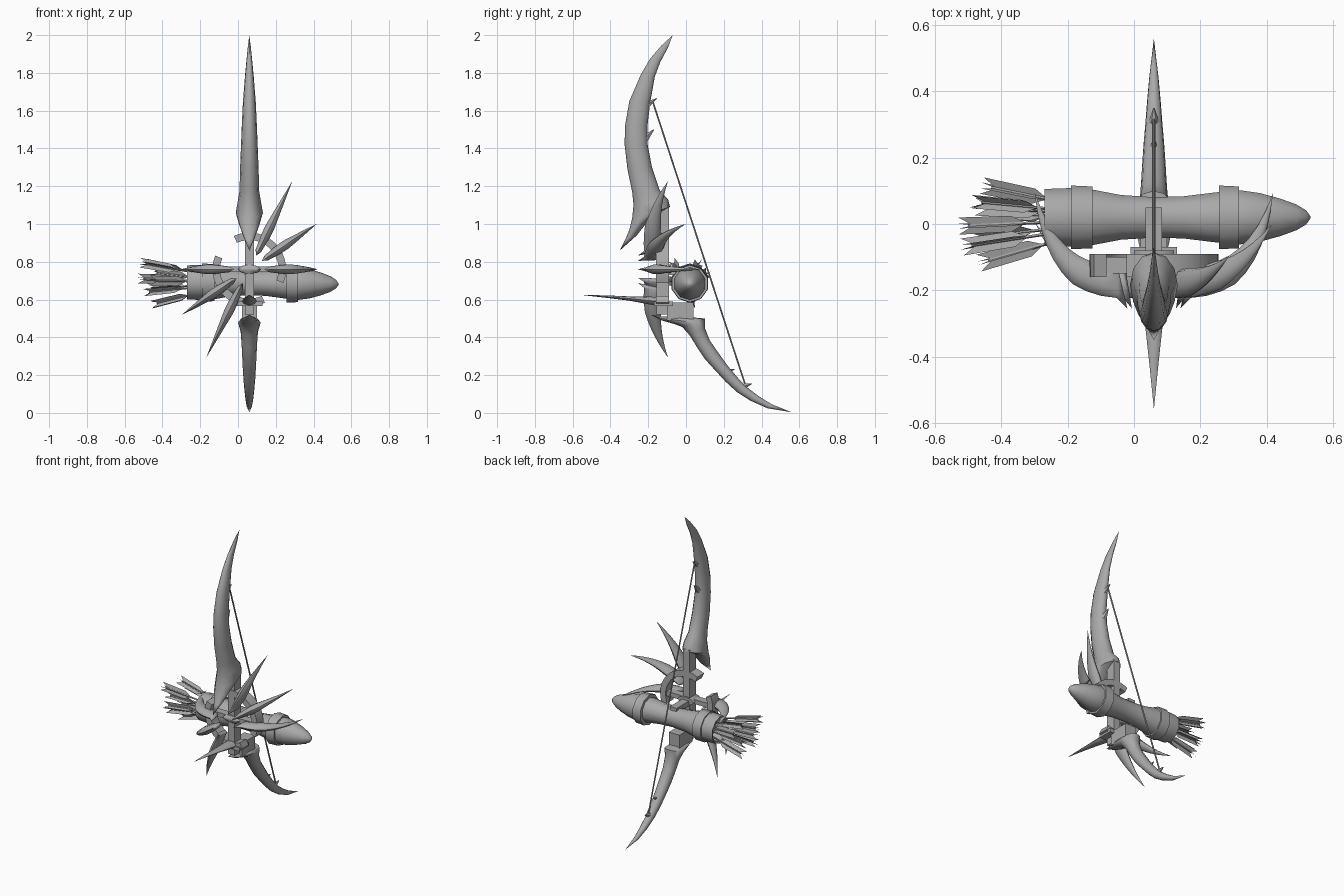
import bpy, bmesh, math
from mathutils import Vector, Matrix

if "Cube" in bpy.data.objects:
    bpy.data.objects.remove(bpy.data.objects["Cube"])

CX, CZ = 0.06, 0.76          # centre of the bow's hub
grey = bpy.data.materials.new("bone_grey")
grey.diffuse_color = (0.4, 0.4, 0.4, 1)
grey.use_nodes = True
grey.node_tree.nodes["Principled BSDF"].inputs["Base Color"].default_value = grey.diffuse_color


def finish(name, bm, angle=40):
    bmesh.ops.remove_doubles(bm, verts=bm.verts, dist=0.0005)
    bmesh.ops.recalc_face_normals(bm, faces=bm.faces)
    me = bpy.data.meshes.new(name)
    bm.to_mesh(me)
    bm.free()
    me.materials.append(grey)
    me.shade_smooth()
    me.set_sharp_from_angle(angle=math.radians(angle))
    ob = bpy.data.objects.new(name, me)
    bpy.context.collection.objects.link(ob)
    return ob


def skin(name, rings, angle=40):
    """Bridge a list of equal rings of points and cap both ends."""
    bm = bmesh.new()
    vs = [[bm.verts.new(p) for p in r] for r in rings]
    n = len(vs[0])
    for a, b in zip(vs, vs[1:]):
        for i in range(n):
            j = (i + 1) % n
            bm.faces.new((a[i], a[j], b[j], b[i]))
    bm.faces.new(vs[0])
    bm.faces.new(vs[-1])
    return finish(name, bm, angle)


def blade(name, sections, place, sides=12):
    """Horn with oval sections: front u,v, back u,v and half width."""
    rings = []
    for fu, fv, bu, bv, w in sections:
        f, b = Vector((fu, fv)), Vector((bu, bv))
        mid, half = (f + b) / 2, (f - b) / 2
        ring = []
        for i in range(sides):
            a = 2 * math.pi * i / sides
            p = mid + half * math.cos(a)
            ring.append(place(p.x, p.y, w * math.sin(a)))
        rings.append(ring)
    return skin(name, rings, 50)


def box(name, x, y, z):
    bm = bmesh.new()
    bmesh.ops.create_cube(bm, size=1)
    for v in bm.verts:
        v.co = [(r[0] + r[1]) / 2 + c * (r[1] - r[0]) for r, c in zip((x, y, z), v.co)]
    return finish(name, bm, 30)


def rod(name, p, q, r1, r2, sides=6):
    p, q = Vector(p), Vector(q)
    rot = (q - p).to_track_quat('Z', 'Y')
    rings = [[c + rot @ Vector((r * math.cos(2 * math.pi * i / sides),
                                r * math.sin(2 * math.pi * i / sides), 0))
              for i in range(sides)] for c, r in ((p, r1), (q, r2))]
    return skin(name, rings)


def side(u, v, w):
    return Vector((CX + w, u, v))


# Main bow limbs and forward spike, drawn in the side plane
blade("upper_limb", [
    (-.07, 2, -.07, 2, 0), (-.13, 1.945, -.097, 1.93, .008),
    (-.19, 1.875, -.135, 1.86, .015), (-.24, 1.79, -.165, 1.78, .023),
    (-.30, 1.65, -.19, 1.64, .034), (-.323, 1.52, -.204, 1.52, .040),
    (-.325, 1.42, -.203, 1.42, .044), (-.31, 1.29, -.18, 1.30, .049),
    (-.285, 1.17, -.14, 1.18, .052), (-.278, 1.10, -.095, 1.13, .062),
    (-.285, 1.03, -.085, 1.09, .072), (-.30, .97, -.19, 1.03, .055),
    (-.32, .92, -.26, .94, .03), (-.35, .86, -.35, .86, 0)], side)
blade("lower_limb", [
    (-.19, .52, -.19, .52, 0), (-.13, .49, -.12, .51, .03),
    (-.06, .47, -.02, .51, .05), (-.02, .455, .10, .50, .06),
    (.02, .41, .10, .45, .046), (.06, .345, .125, .385, .041),
    (.10, .285, .17, .32, .038), (.15, .23, .22, .25, .035),
    (.21, .165, .275, .185, .031), (.27, .11, .33, .13, .026),
    (.34, .065, .39, .085, .021), (.43, .025, .455, .045, .014),
    (.56, .003, .56, .003, 0)], side)
blade("forward_spike", [
    (-.09, .565, -.09, .605, .035), (-.17, .57, -.18, .615, .038),
    (-.30, .594, -.30, .617, .027), (-.42, .609, -.42, .622, .014),
    (-.56, .625, -.56, .625, 0)], side, 8)


# Curved claws radiating from the hub, each repeated half a turn round
def claw(name, degrees, ctrl, tip):
    a = math.radians(degrees)
    out, across = Vector((math.cos(a), 0, math.sin(a))), Vector((-math.sin(a), 0, math.cos(a)))
    p0, p1, p2 = Vector((.11, -.18)), Vector(ctrl), Vector(tip)
    secs = [(.08, -.255, .08, -.255, 0)]
    steps = 9
    for i in range(steps + 1):
        t = i / steps
        c = p0 * (1 - t) ** 2 + p1 * 2 * t * (1 - t) + p2 * t * t
        d = ((p1 - p0) * (1 - t) + (p2 - p1) * t).normalized()
        h = .043 * min(1, (1 - t) * 1.5)
        w = .026 * min(.65 + t * 1.5, 1, (1 - t) * 1.5)
        n = Vector((d.y, -d.x)) * h
        secs.append((*(c + n), *(c - n), w))
    blade(name, secs, lambda u, v, w: Vector((CX, v, CZ)) + out * u + across * w, 10)


for k, turn in enumerate((0, 180)):
    claw(f"flat_claw_{k}", turn, (.30, -.17), (.36, .095))
    claw(f"middle_claw_{k}", 34 + turn, (.30, -.17), (.43, 0))
    claw(f"steep_claw_{k}", 64 + turn, (.32, -.19), (.52, -.095))
    # Half of the hub ring that carries these claws
    rings = []
    for i in range(15):
        a = math.radians(-22 + turn + 137 * i / 14)
        rings.append([(CX + r * math.cos(a), y, CZ + r * math.sin(a))
                      for r, y in ((.155, -.16), (.195, -.16), (.195, -.09), (.155, -.09))])
    skin(f"hub_ring_{k}", rings, 35)

# Grip post, hub and mounts
box("grip_post", (CX - .024, CX + .024), (-.155, -.09), (.52, 1.1))
box("ring_crossbar", (CX - .17, CX + .17), (-.15, -.10), (.745, .775))
blade("hub", [(-.17, .755, -.17, .765, .05), (-.16, .735, -.16, .785, .06),
              (-.08, .735, -.08, .785, .06)], side, 8)
box("quiver_strap", (CX - .025, CX + .025), (-.10, .05), (.73, .765))
box("lower_mount", (CX - .04, CX + .04), (-.10, .04), (.49, .585))
box("mount_plate", (CX - .07, CX + .07), (-.17, -.07), (.565, .59))


# Quiver turned around the x axis, with a hollow mouth
def turned(name, profile, sides=10):
    rings = []
    for x, r in profile:
        rings.append([(x, .02 + r * math.cos(2 * math.pi * (i + .5) / sides),
                       .688 - .012 * x + r * math.sin(2 * math.pi * (i + .5) / sides))
                      for i in range(sides)])
    return skin(name, rings)


turned("quiver", [(-.18, .07), (-.265, .078), (-.27, .09), (-.19, .093), (-.125, .088),
                  (-.04, .071), (.06, .064), (.15, .067), (.26, .081), (.32, .086),
                  (.38, .077), (.44, .06), (.49, .041), (.52, .022), (.532, .004)])
for nm, a, b in (("mouth_band", -.19, -.125), ("nose_band", .257, .317)):
    turned(nm, [(a, .08), (a, .101), (b, .098), (b, .08)])

# Arrows: thin shafts with four swept feathers
for k, (x, y, z) in enumerate(((-.46, .11, .74), (-.49, .065, .79), (-.48, .05, .66),
                               (-.53, -.005, .71), (-.50, -.04, .64), (-.52, -.065, .79),
                               (-.47, -.11, .70), (-.46, .03, .58))):
    tail = Vector((x + .03, y, z))
    root = Vector((-.19, .02 + (y - .02) * .45, .69 + (z - .69) * .45))
    rod(f"arrow_shaft_{k}", root, tail, .005, .005, 5)
    d = (root - tail).normalized()
    s = d.cross(Vector((0, 0, 1))).normalized()
    bm = bmesh.new()
    for q in range(4):
        n = Matrix.Rotation(math.pi / 2 * q + .35 + k * .5, 3, d) @ s
        bm.faces.new([bm.verts.new(tail + d * a + n * b)
                      for a, b in ((.17, .003), (.13, .025), (-.03, .027), (.01, .003))])
    bm_name = f"arrow_feathers_{k}"
    finish(bm_name, bm, 20)

# Bow string and the thorns that hold it
rod("bow_string", (CX, -.175, 1.645), (CX, .315, .145), .005, .005)
for k, (p, q) in enumerate((((-.215, 1.625), (-.155, 1.665)), ((-.215, 1.455), (-.17, 1.50)),
                            ((.29, .135), (.35, .155)), ((.20, .215), (.258, .232)))):
    rod(f"string_thorn_{k}", (CX, *p), (CX, *q), .022, .002)
